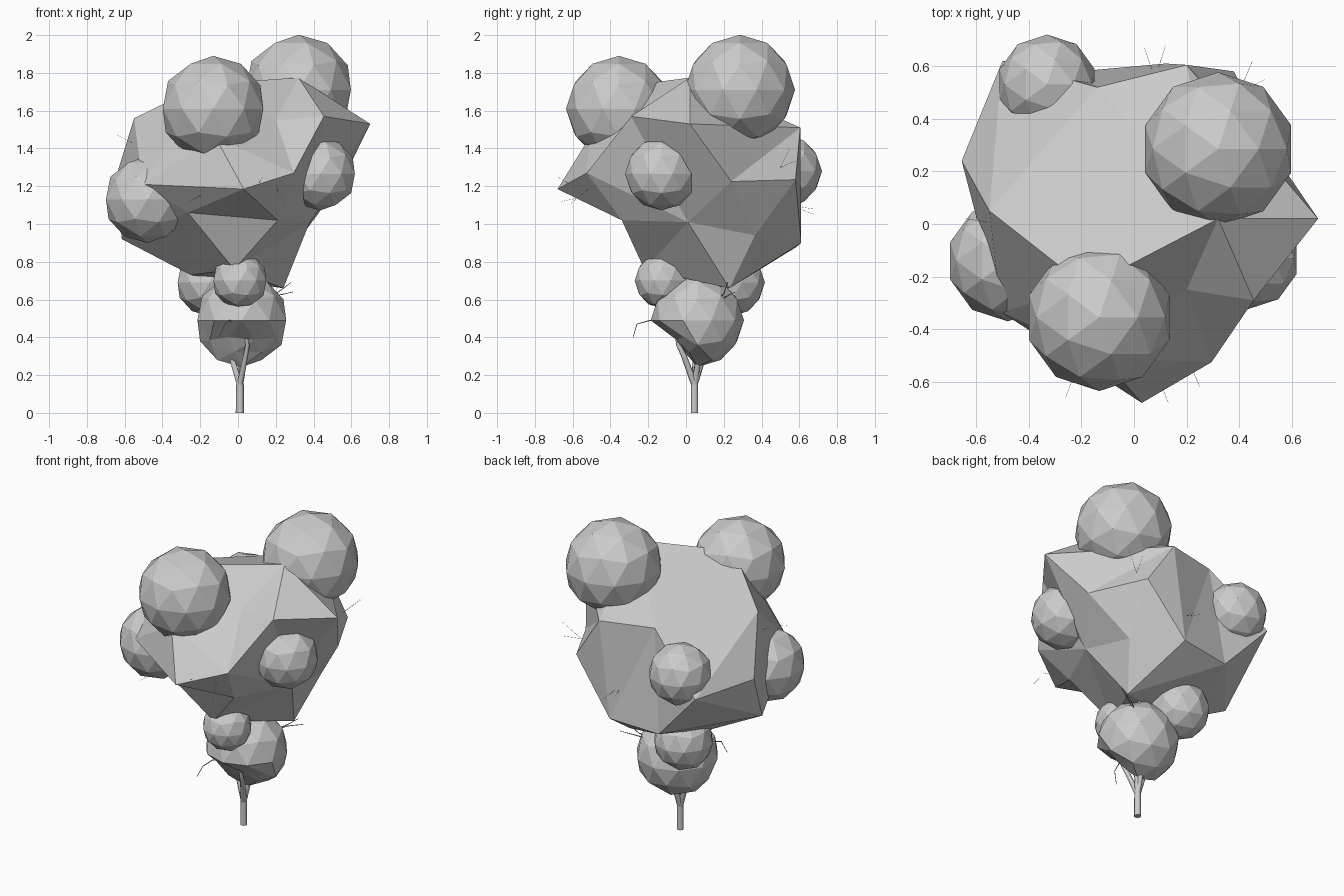
import bpy, bmesh
from mathutils import Vector


def finish(name, bm):
    me = bpy.data.meshes.new(name)
    bmesh.ops.recalc_face_normals(bm, faces=bm.faces)
    bm.to_mesh(me)
    bm.free()
    ob = bpy.data.objects.new(name, me)
    bpy.context.collection.objects.link(ob)
    return ob


def blob(name, centre, r, dent=False):
    bm = bmesh.new()
    bmesh.ops.create_icosphere(bm, subdivisions=2, radius=r)
    for v in bm.verts:
        # hollow under the front of the lower clump
        if dent and v.co.y < -0.3 * r and v.co.z < -0.2 * r:
            v.co.y *= 0.55
            v.co.z *= 0.8
        v.co += Vector(centre)
    return finish(name, bm)


def branch(name, paths, radius, tip=0.4, sides=1):
    cu = bpy.data.curves.new(name, 'CURVE')
    cu.dimensions = '3D'
    cu.bevel_depth = radius
    cu.bevel_resolution = sides
    cu.use_fill_caps = True
    for pts in paths:
        sp = cu.splines.new('POLY')
        sp.points.add(len(pts) - 1)
        for i, p in enumerate(pts):
            sp.points[i].co = (*p, 1)
            sp.points[i].radius = 1 + (tip - 1) * i / (len(pts) - 1)
    ob = bpy.data.objects.new(name, cu)
    bpy.context.collection.objects.link(ob)


# Main crown: rough faceted boulder, skinned outward around its centre
corners = [
    (0.70, 0.02, 1.53), (0.455, -0.29, 1.57), (0.295, -0.525, 1.27),
    (0.20, -0.25, 1.55), (0.03, -0.68, 1.185), (-0.505, -0.335, 1.21),
    (0.21, -0.34, 1.02), (-0.265, -0.35, 1.06), (-0.02, -0.22, 0.76),
    (0.24, 0.23, 0.66), (0.38, 0.01, 1.01), (0.55, 0.24, 1.225),
    (0.38, 0.58, 1.235), (0.20, 0.605, 1.51), (-0.14, 0.52, 1.52),
    (0.12, 0.61, 0.90), (-0.21, 0.58, 0.875), (-0.50, 0.62, 1.19),
    (-0.655, 0.24, 1.22), (-0.615, 0.10, 0.92), (-0.25, 0.08, 0.73),
    (-0.55, 0.05, 1.56), (-0.18, -0.24, 1.74), (0.32, 0.02, 1.775),
    (-0.12, -0.51, 1.46), (0.34, 0.365, 0.94)]
core = Vector((0, 0.05, 1.2))
bm = bmesh.new()
verts = [bm.verts.new((Vector(c) - core).normalized()) for c in corners]
bmesh.ops.convex_hull(bm, input=bm.verts)
# turn the edges that should run along the front overhang
for a, b in [(7, 24), (4, 8)]:
    e = bm.edges.get((verts[a], verts[b]))
    if e:
        bmesh.ops.rotate_edges(bm, edges=[e], use_ccw=False)
for v, c in zip(verts, corners):
    v.co = c
finish("main_crown", bm)

# Round leaf clumps
for name, c, r in [
        ("top_back_clump", (0.32, 0.285, 1.71), 0.292),
        ("top_front_clump", (-0.132, -0.355, 1.61), 0.28),
        ("left_clump", (-0.48, -0.14, 1.13), 0.23),
        ("right_clump", (0.435, -0.13, 1.265), 0.193),
        ("back_clump", (-0.33, 0.53, 1.28), 0.19),
        ("lower_front_clump", (0.01, -0.125, 0.70), 0.147),
        ("lower_back_clump", (-0.15, 0.24, 0.69), 0.178)]:
    blob(name, c, r)
blob("lower_clump", (0.02, 0.06, 0.49), 0.247, dent=True)

# Trunk and forking branches
fork = (0.01, 0.045, 0.15)
branch("trunk", [[(0.01, 0.045, 0), fork]], 0.022, 0.95)
branch("forks", [
    [fork, (-0.03, 0.05, 0.28), (-0.05, 0.10, 0.5), (-0.15, 0.2, 0.8)],
    [fork, (0.04, -0.01, 0.30), (0.05, -0.04, 0.36), (0.0, -0.1, 0.8)],
    [fork, (0.04, 0.07, 0.32), (0.10, 0.03, 0.45), (0.08, 0.02, 0.8)],
    [fork, (0.02, 0.10, 0.32), (0.05, 0.15, 0.5), (0.15, 0.2, 0.8)]], 0.018, 0.5)

# Fine twigs poking out of the leaves
branch("twigs", [
    [(0.0, -0.10, 0.48), (-0.05, -0.19, 0.49), (-0.07, -0.26, 0.47), (-0.10, -0.28, 0.40)],
    [(0.1, 0.15, 0.58), (0.2, 0.2, 0.63), (0.28, 0.22, 0.69)],
    [(0.1, 0.15, 0.58), (0.2, 0.22, 0.62), (0.29, 0.26, 0.64)],
    [(0.03, 0.0, 0.5), (0.05, -0.03, 0.65), (0.09, -0.03, 0.83)],
    [(-0.1, 0.2, 0.5), (-0.2, 0.2, 0.62), (-0.26, 0.15, 0.66)]], 0.004, 0.4)
branch("twig_tips", [
    [(0.08, 0.55, 1.1), (0.04, 0.67, 1.08)], [(0.08, 0.55, 1.1), (0.12, 0.68, 1.05)],
    [(0.4, 0.5, 1.3), (0.5, 0.55, 1.4)], [(0.4, 0.5, 1.3), (0.45, 0.62, 1.35)],
    [(-0.5, 0.0, 1.4), (-0.64, 0.02, 1.47)], [(-0.2, -0.5, 1.15), (-0.26, -0.66, 1.12)],
    [(0.1, -0.6, 1.2), (0.13, -0.68, 1.25)], [(0.2, -0.5, 1.2), (0.25, -0.62, 1.1)]],
    0.001, 0.5, 0)
